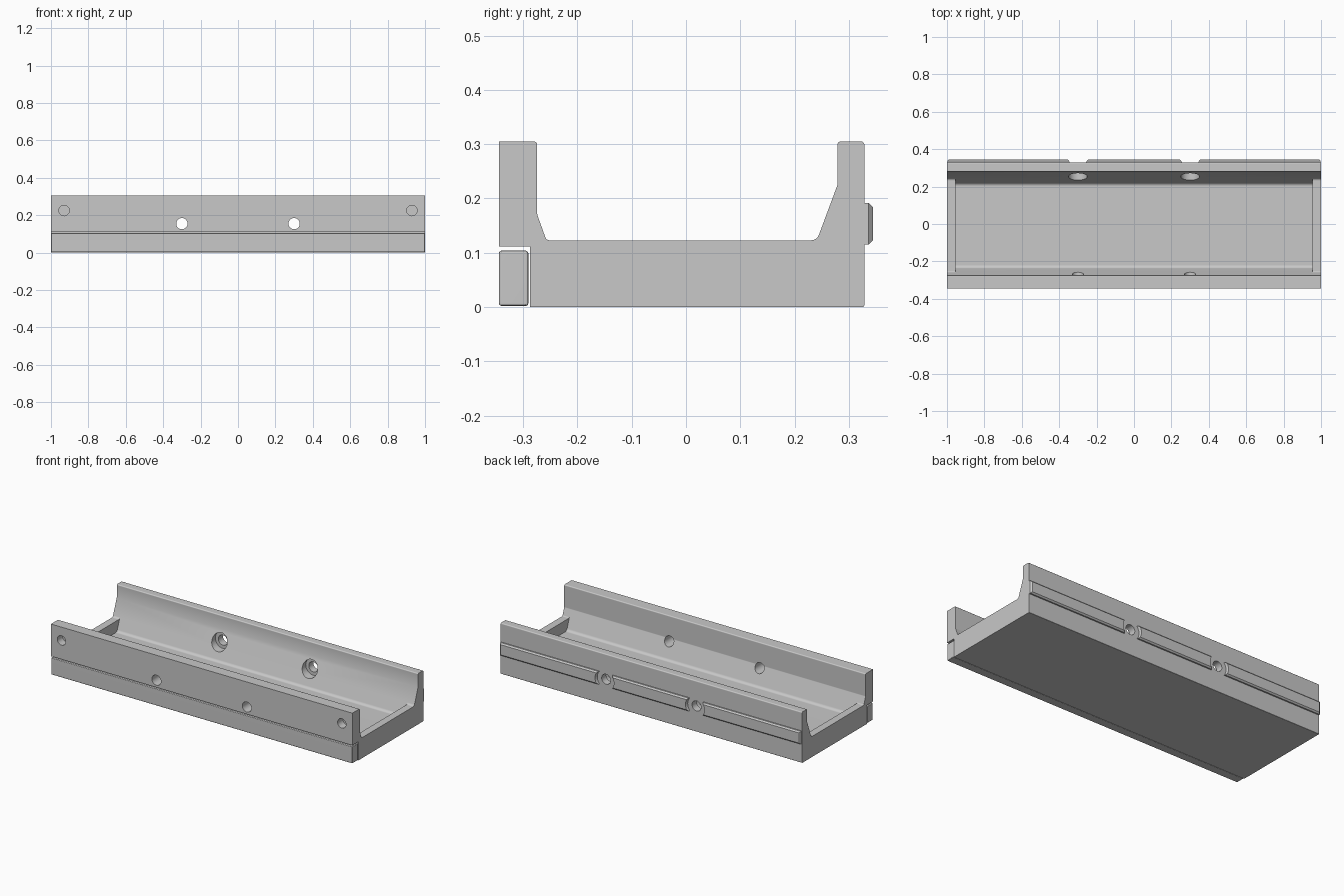
import bpy, bmesh, math
from mathutils import Vector, Matrix

cube = bpy.data.objects.get("Cube")
if cube:
    bpy.data.objects.remove(cube, do_unlink=True)

grey = bpy.data.materials.new("plain grey")
grey.use_nodes = True
colour = (0.58, 0.58, 0.58, 1)
grey.diffuse_color = colour
grey.node_tree.nodes["Principled BSDF"].inputs["Base Color"].default_value = colour


def rounded(points, steps=5):
    """Turn (y, z, radius) corners into a filleted outline."""
    outline = []
    for i, (y, z, r) in enumerate(points):
        p = Vector((y, z))
        if not r:
            outline.append(p)
            continue
        a = (Vector(points[i - 1][:2]) - p).normalized()
        b = (Vector(points[(i + 1) % len(points)][:2]) - p).normalized()
        half = a.angle(b) / 2
        centre = p + (a + b).normalized() * r / math.sin(half)
        start = p + a * r / math.tan(half) - centre
        end = p + b * r / math.tan(half) - centre
        for k in range(steps + 1):
            outline.append(centre + start.slerp(end, k / steps).normalized() * r)
    return outline


def make_object(name, bm):
    bmesh.ops.recalc_face_normals(bm, faces=bm.faces)
    mesh = bpy.data.meshes.new(name)
    bm.to_mesh(mesh)
    bm.free()
    mesh.materials.append(grey)
    obj = bpy.data.objects.new(name, mesh)
    bpy.context.collection.objects.link(obj)
    return obj


def extrusion(name, points, x0, x1):
    bm = bmesh.new()
    face = bm.faces.new([bm.verts.new((x0, p.x, p.y)) for p in rounded(points)])
    side = bmesh.ops.extrude_face_region(bm, geom=[face])["geom"]
    verts = [v for v in side if isinstance(v, bmesh.types.BMVert)]
    bmesh.ops.translate(bm, verts=verts, vec=(x1 - x0, 0, 0))
    return make_object(name, bm)


def bevelled_box(name, low, high, offset, segments, bevel_from):
    """Box with bevels on the edges lying beyond y = bevel_from."""
    low, high = Vector(low), Vector(high)
    bm = bmesh.new()
    matrix = Matrix.Translation((low + high) / 2) @ Matrix.Diagonal((high - low).to_4d())
    bmesh.ops.create_cube(bm, size=1, matrix=matrix)
    edges = [e for e in bm.edges if all(v.co.y > bevel_from for v in e.verts)]
    bmesh.ops.bevel(bm, geom=edges, offset=offset, segments=segments,
                    profile=0.5, affect="EDGES")
    return make_object(name, bm)


def bore(x, z, radius, y0, y1, flare=0):
    bm = bmesh.new()
    place = Matrix.Translation((x, (y0 + y1) / 2, z)) @ Matrix.Rotation(math.pi / 2, 4, "X")
    bmesh.ops.create_cone(bm, cap_ends=True, segments=40, radius1=radius + flare,
                          radius2=radius, depth=y1 - y0, matrix=place)
    return make_object("bore_cutter", bm)


def cut(target, cutter):
    mod = target.modifiers.new("cut", "BOOLEAN")
    mod.operation = "DIFFERENCE"
    mod.solver = "EXACT"
    mod.object = cutter
    bpy.context.view_layer.objects.active = target
    bpy.ops.object.modifier_apply(modifier=mod.name)
    bpy.data.objects.remove(cutter, do_unlink=True)


def smooth(obj):
    bpy.ops.object.select_all(action="DESELECT")
    obj.select_set(True)
    bpy.context.view_layer.objects.active = obj
    bpy.ops.object.shade_smooth_by_angle(angle=math.radians(25))
    mod = obj.modifiers.new("flat_face_normals", "WEIGHTED_NORMAL")
    mod.keep_sharp = True


# Channel body with a stepped front
body = extrusion("channel_body", [
    (-0.287, 0, 0), (0.3285, 0, 0.004), (0.3285, 0.305, 0.006),
    (0.279, 0.305, 0.006), (0.279, 0.225, 0), (0.241, 0.123, 0.015),
    (-0.257, 0.123, 0.008), (-0.274, 0.17, 0.01), (-0.274, 0.305, 0.006),
    (-0.3445, 0.305, 0), (-0.3445, 0.112, 0), (-0.287, 0.112, 0)], -1, 1)

# Floor pocket that continues the sloping walls
pocket = extrusion("pocket_cutter", [
    (-0.2637, 0.141, 0), (-0.2326, 0.055, 0.02),
    (0.2158, 0.055, 0.02), (0.2457, 0.135, 0)], -0.955, 0.955)
cut(body, pocket)

# Through holes, rear counterbores and blind corner holes
for side in (-1, 1):
    cut(body, bore(side * 0.3, 0.155, 0.03, -0.5, 0.5))
    cut(body, bore(side * 0.3, 0.155, 0.05, 0.1, 0.285))
    cut(body, bore(side * 0.93, 0.225, 0.028, -0.5, -0.295))
smooth(body)

# Separate bar under the front wall, softened all round
bar = bevelled_box("front_bar", (-1, -0.3445, 0.002), (1, -0.2905, 0.104), 0.005, 3, -1)
smooth(bar)

# Chamfered rear rail, interrupted around the two holes
rail = bevelled_box("rear_rail", (-0.998, 0.32, 0.115), (0.998, 0.3445, 0.192), 0.008, 1, 0.34)
for side in (-1, 1):
    cut(rail, bore(side * 0.3, 0.1535, 0.054, 0.31, 0.35, flare=0.01))
